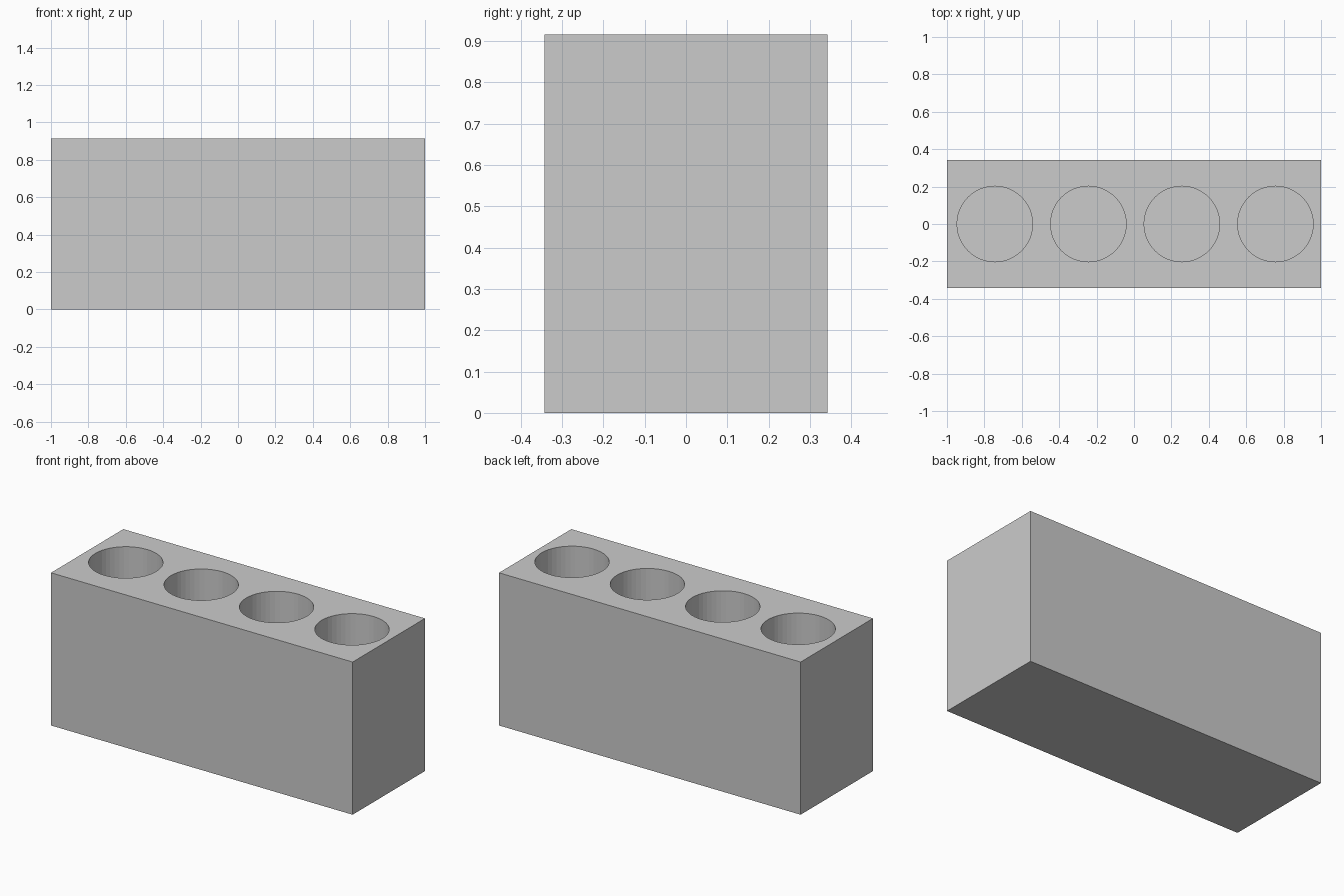
import bpy

if "Cube" in bpy.data.objects:
    bpy.data.objects.remove(bpy.data.objects["Cube"])

WIDTH, DEPTH, HEIGHT = 2.0, 0.685, 0.915
HOLE_RADIUS, HOLE_FLOOR = 0.202, 0.1
HOLE_START, HOLE_SPACING, HOLE_COUNT = -0.744, 0.5, 4

# Solid rectangular holder body
bpy.ops.mesh.primitive_cube_add(size=1, location=(0, 0, HEIGHT / 2))
body = bpy.context.object
body.name = "holder_block"
body.scale = (WIDTH, DEPTH, HEIGHT)
bpy.ops.object.transform_apply(location=False, rotation=False, scale=True)


def cut_hole(index):
    """Sink one round blind hole into the top of the body."""
    length = HEIGHT - HOLE_FLOOR + 0.2
    x = HOLE_START + index * HOLE_SPACING
    bpy.ops.mesh.primitive_cylinder_add(
        vertices=48, radius=HOLE_RADIUS, depth=length,
        location=(x, 0, HOLE_FLOOR + length / 2))
    cutter = bpy.context.object
    cutter.name = f"hole_cutter_{index + 1}"
    cutter.hide_render = True
    cutter.display_type = 'WIRE'
    mod = body.modifiers.new(f"hole_{index + 1}", 'BOOLEAN')
    mod.operation = 'DIFFERENCE'
    mod.solver = 'EXACT'
    mod.object = cutter


# Row of four round holes
for i in range(HOLE_COUNT):
    cut_hole(i)
